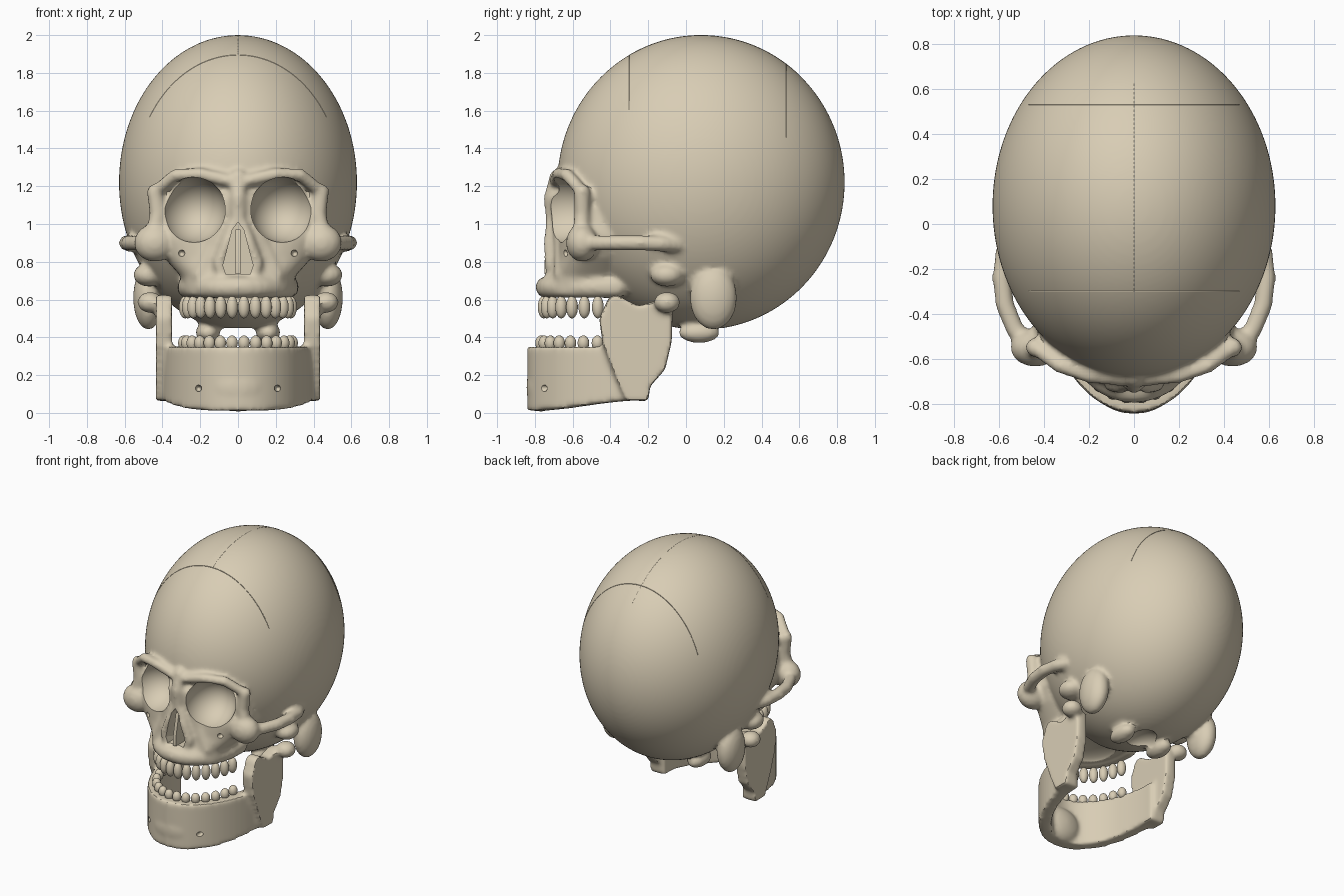
import bpy, bmesh, math
from mathutils import Matrix, Vector

if "Cube" in bpy.data.objects:
    bpy.data.objects.remove(bpy.data.objects["Cube"])

bone = bpy.data.materials.new("bone")
bone.use_nodes = True
BONE = (0.69, 0.61, 0.46, 1)
bone.diffuse_color = BONE
for node in bone.node_tree.nodes:
    if node.type == 'BSDF_PRINCIPLED':
        node.inputs["Base Color"].default_value = BONE
        node.inputs["Roughness"].default_value = 0.7


# ---- helpers ----
def ball(bm, c, r, detail=4, turn=0):
    m = Matrix.Translation(c) @ Matrix.Rotation(turn, 4, 'Z') @ Matrix.Diagonal((*r, 1))
    bmesh.ops.create_icosphere(bm, subdivisions=detail, radius=1, matrix=m)


def pair(bm, c, r, detail=4, turn=0):
    for s in (1, -1):
        ball(bm, (s * c[0], c[1], c[2]), r, detail, s * turn)


def rod(bm, pts, r):
    """Rounded bar along a path, made of closely spaced balls."""
    pts = [Vector(p) for p in pts]
    for a, b in zip(pts, pts[1:]):
        n = max(1, math.ceil((b - a).length / (r * 0.4)))
        for i in range(n + 1):
            ball(bm, a.lerp(b, i / n), (r, r, r), 2)


def rod_pair(bm, pts, r):
    for s in (1, -1):
        rod(bm, [(s * x, y, z) for x, y, z in pts], r)


def loft(bm, rings):
    rows = [[bm.verts.new(p) for p in ring] for ring in rings]
    n = len(rows[0])
    for a, b in zip(rows, rows[1:]):
        for i in range(n):
            j = (i + 1) % n
            bm.faces.new((a[i], a[j], b[j], b[i]))
    bm.faces.new(rows[0][::-1])
    bm.faces.new(rows[-1])


def arch(a, b, cy, t):
    return a * math.sin(t), cy - b * math.cos(t)


def add_object(name, bm):
    bmesh.ops.recalc_face_normals(bm, faces=bm.faces[:])
    me = bpy.data.meshes.new(name)
    bm.to_mesh(me)
    bm.free()
    me.materials.append(bone)
    ob = bpy.data.objects.new(name, me)
    bpy.context.scene.collection.objects.link(ob)
    return ob


def smooth(ob, angle=40):
    bpy.ops.object.select_all(action='DESELECT')
    ob.select_set(True)
    bpy.context.view_layer.objects.active = ob
    bpy.ops.object.shade_smooth_by_angle(angle=math.radians(angle))


def fuse_and_carve(ob, cutter, voxel, steps):
    """Melt the parts into one skin, then cut the hollows."""
    m = ob.modifiers.new("melt", 'REMESH')
    m.mode, m.voxel_size = 'VOXEL', voxel
    m = ob.modifiers.new("soften", 'SMOOTH')
    m.factor, m.iterations = 0.5, steps
    m = ob.modifiers.new("carve", 'BOOLEAN')
    m.operation, m.solver, m.object = 'DIFFERENCE', 'EXACT', cutter
    cutter.hide_render = True
    dg = bpy.context.evaluated_depsgraph_get()
    dg.update()
    me = bpy.data.meshes.new_from_object(ob.evaluated_get(dg))
    ob.modifiers.clear()
    ob.data = me
    me.materials.clear()
    me.materials.append(bone)
    me.polygons.foreach_set("material_index", [0] * len(me.polygons))
    bpy.data.objects.remove(cutter)
    smooth(ob)


# ---- cranium and face ----
CENTRE, RADII = Vector((0, 0.08, 1.22)), Vector((0.63, 0.76, 0.78))
bm = bmesh.new()
ball(bm, CENTRE, RADII, 6)

# upper jaw and orbit mass: height, centre y, half width, half depth
rings = []
for z, cy, rx, ry in [(0.62, -0.52, 0.28, 0.23), (0.72, -0.5, 0.30, 0.23),
                      (0.82, -0.47, 0.39, 0.22), (0.92, -0.45, 0.45, 0.23),
                      (1.1, -0.45, 0.42, 0.21), (1.25, -0.45, 0.36, 0.19)]:
    ring = []
    for i in range(40):
        c, s = math.cos(i * math.tau / 40), math.sin(i * math.tau / 40)
        ring.append((math.copysign(abs(c) ** 0.8, c) * rx,
                     cy + math.copysign(abs(s) ** 0.8, s) * ry, z))
    rings.append(ring)
loft(bm, rings)

# tooth-bearing ridge
ridge = [arch(0.265, 0.32, -0.42, math.radians(d)) for d in range(-90, 91, 10)]
ridge = [(ridge[0][0], -0.37)] + ridge + [(ridge[-1][0], -0.37)]
rod(bm, [(x, y, 0.665) for x, y in ridge], 0.06)

# brows, outer orbit rims, nose bridge and nose opening rim
rod_pair(bm, [(0.05, -0.69, 1.23), (0.2, -0.675, 1.265), (0.33, -0.63, 1.26),
              (0.44, -0.55, 1.17)], 0.035)
rod_pair(bm, [(0.44, -0.55, 1.17), (0.425, -0.55, 1.05), (0.45, -0.56, 0.93)], 0.045)
rod(bm, [(0, -0.68, 1.25), (0, -0.71, 1.14), (0, -0.7, 1.01)], 0.045)
rod_pair(bm, [(0.02, -0.71, 1.0), (0.06, -0.72, 0.9), (0.1, -0.715, 0.79),
              (0.08, -0.71, 0.73)], 0.035)
rod_pair(bm, [(0.06, -0.67, 1.12), (0.13, -0.65, 0.88), (0.2, -0.65, 0.73)], 0.05)

# cheekbones and cheek arches
pair(bm, (0.44, -0.55, 0.9), (0.11, 0.085, 0.1))
rod_pair(bm, [(0.46, -0.55, 0.9), (0.53, -0.47, 0.9), (0.575, -0.36, 0.9),
              (0.59, -0.24, 0.9), (0.575, -0.12, 0.895), (0.54, -0.05, 0.89)], 0.043)

# jaw sockets, bony lumps behind the ears, neck joint knobs
pair(bm, (0.47, -0.1, 0.73), (0.085, 0.09, 0.062))
pair(bm, (0.475, 0.145, 0.61), (0.08, 0.125, 0.17))
pair(bm, (0.16, 0.07, 0.425), (0.065, 0.11, 0.055))
skull = add_object("skull", bm)

# hollows: orbits, cheek holes, palate, spinal opening, nose opening
bm = bmesh.new()
pair(bm, (0.238, -0.68, 1.075), (0.173, 0.215, 0.173), 5, 0.12)
pair(bm, (0.3, -0.66, 0.845), (0.02, 0.05, 0.02), 3)
ball(bm, (0, -0.48, 0.6), (0.2, 0.2, 0.06))
ball(bm, (0, 0.08, 0.42), (0.1, 0.13, 0.07))
nose = [(0, 1.01), (0.03, 0.97), (0.08, 0.78), (0.065, 0.735), (-0.065, 0.735),
        (-0.08, 0.78), (-0.03, 0.97)]
loft(bm, [[(x, y, z) for x, z in nose] for y in (-0.9, -0.58)])
fuse_and_carve(skull, add_object("skull_hollows", bm), 0.015, 6)

# nasal septum
bm = bmesh.new()
side = [(-0.57, 0.73), (-0.75, 0.735), (-0.75, 0.8), (-0.715, 0.97), (-0.57, 0.97)]
loft(bm, [[(x, y, z) for y, z in side] for x in (-0.012, 0.012)])
smooth(add_object("nasal_septum", bm))

# ---- lower jaw ----
bm = bmesh.new()
rings = []
for i in range(41):
    t = math.radians(-90 + i * 4.5)
    lo = 0.012 + 0.055 * abs(math.sin(t)) ** 4
    (ox, oy), (ix, iy) = arch(0.41, 0.64, -0.2, t), arch(0.32, 0.55, -0.2, t)
    rings.append([(ox, oy, lo), (ox, oy, 0.35), (ix, iy, 0.35), (ix, iy, lo)])
loft(bm, rings)
ball(bm, (0, -0.765, 0.135), (0.15, 0.08, 0.13))

# upright branches with their joint knobs
branch = [(-0.2, 0.06), (-0.19, 0.14), (-0.11, 0.23), (-0.075, 0.38), (-0.07, 0.58),
          (-0.14, 0.6), (-0.25, 0.565), (-0.32, 0.6), (-0.37, 0.63), (-0.41, 0.61),
          (-0.46, 0.5), (-0.44, 0.36), (-0.37, 0.18), (-0.32, 0.07)]
for s in (1, -1):
    loft(bm, [[(s * x, y, z) for y, z in branch] for x in (0.35, 0.435)])
pair(bm, (0.465, -0.1, 0.585), (0.068, 0.07, 0.056))
jaw = add_object("lower_jaw", bm)
bm = bmesh.new()
pair(bm, (0.21, -0.76, 0.13), (0.018, 0.05, 0.018), 3)
fuse_and_carve(jaw, add_object("jaw_hollows", bm), 0.014, 7)

# ---- teeth ----
for name, a, b, z, r in [("upper_teeth", 0.283, 0.335, 0.56, (0.031, 0.032, 0.06)),
                         ("lower_teeth", 0.29, 0.35, 0.37, (0.031, 0.03, 0.04))]:
    bm = bmesh.new()
    for i in range(14):
        t = math.radians(-82 + i * 164 / 13)
        x, y = arch(a, b, -0.42, t)
        ball(bm, (x, y, z), r, 3, t)
    smooth(add_object(name, bm), 80)

# ---- skull seams: fine threads lying in the surface ----
def seam(name, fixed_axis, value, start, end):
    bm = bmesh.new()
    other = 1 - fixed_axis
    path = []
    for i in range(49):
        p = [0, 0]
        p[fixed_axis] = value
        p[other] = start + (end - start) * i / 48
        u, v = p[0] / RADII.x, (p[1] - CENTRE.y) / RADII.y
        path.append((p[0], p[1], CENTRE.z + RADII.z * math.sqrt(1 - u * u - v * v)))
    rings = []
    for p in path:
        out = (Vector(p) - CENTRE).normalized()
        across = Vector((1, 0, 0)) if fixed_axis == 0 else Vector((0, 1, 0))
        rings.append([Vector(p) + 0.004 * (math.cos(k * math.tau / 6) * across
                      + (math.sin(k * math.tau / 6) - 0.8) * out) for k in range(6)])
    loft(bm, rings)
    smooth(add_object(name, bm), 80)


seam("front_seam", 1, -0.3, -0.47, 0.47)
seam("rear_seam", 1, 0.53, -0.47, 0.47)
seam("middle_seam", 0, 0, -0.3, 0.63)
